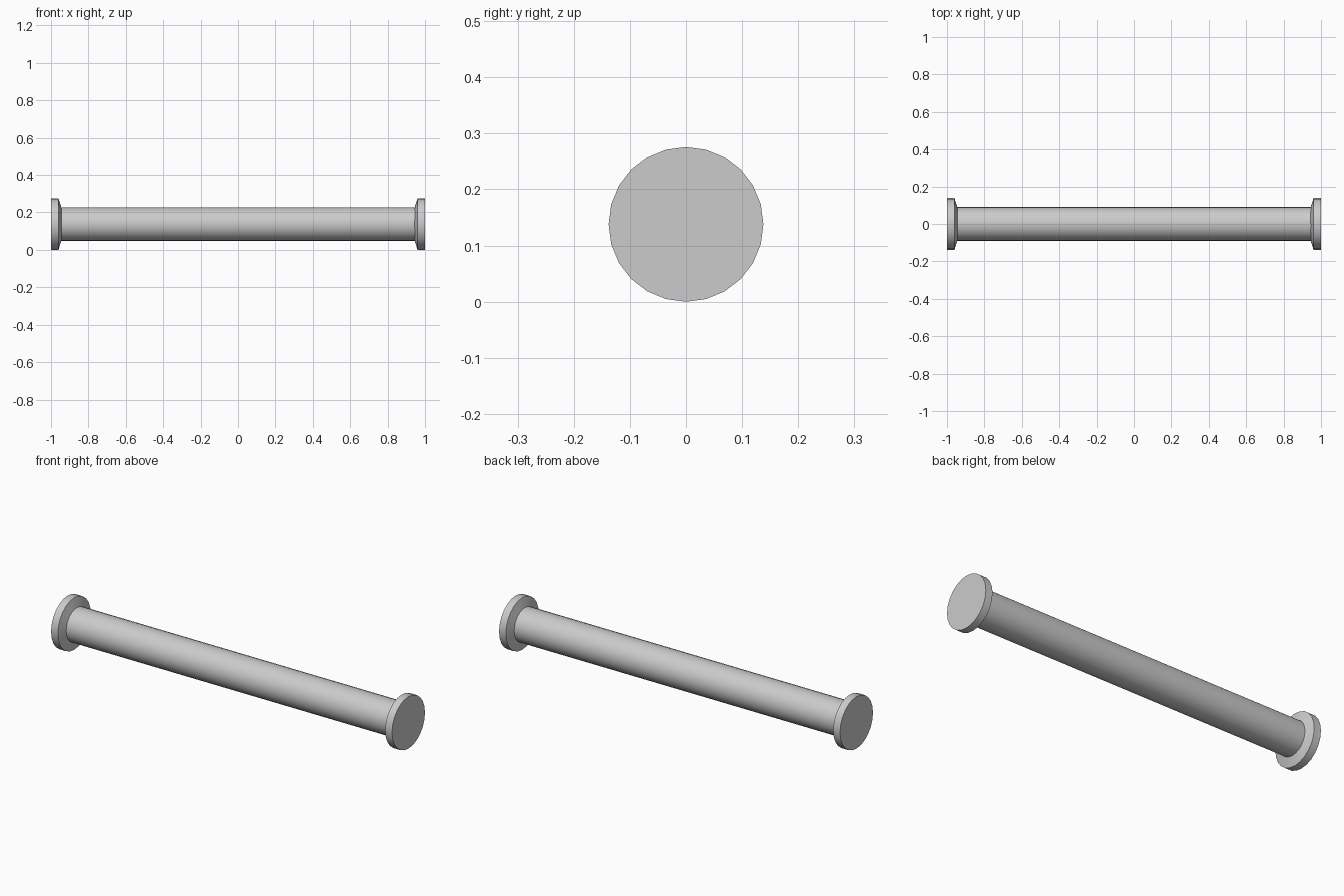
import bpy, bmesh, math

if "Cube" in bpy.data.objects:
    bpy.data.objects.remove(bpy.data.objects["Cube"])

SIDES = 24
FLANGE_R, SHAFT_R = 0.138, 0.09


def lathe(name, profile):
    """Revolve (x, radius) points around the x axis; radius 0 points are welded."""
    bm = bmesh.new()
    verts = [bm.verts.new((x, 0, r)) for x, r in profile]
    edges = [bm.edges.new(pair) for pair in zip(verts, verts[1:])]
    bmesh.ops.spin(bm, geom=verts + edges, cent=(0, 0, 0), axis=(1, 0, 0),
                   angle=math.tau, steps=SIDES)
    bmesh.ops.remove_doubles(bm, verts=bm.verts, dist=1e-4)
    bmesh.ops.dissolve_limit(bm, angle_limit=0.01, verts=bm.verts, edges=bm.edges)
    bmesh.ops.recalc_face_normals(bm, faces=bm.faces)
    mesh = bpy.data.meshes.new(name)
    bm.to_mesh(mesh)
    bm.free()
    obj = bpy.data.objects.new(name, mesh)
    obj.location.z = FLANGE_R
    bpy.context.collection.objects.link(obj)
    bpy.ops.object.select_all(action='DESELECT')
    obj.select_set(True)
    bpy.context.view_layer.objects.active = obj
    bpy.ops.object.shade_smooth_by_angle(angle=math.radians(30))
    return obj


# One closed rod: flat end, flange rim, steep taper, shaft, mirrored to the other end
half = [(-1, 0), (-1, FLANGE_R), (-0.96, FLANGE_R), (-0.945, SHAFT_R)]
lathe("flanged_rod", half + [(-x, r) for x, r in reversed(half)])
